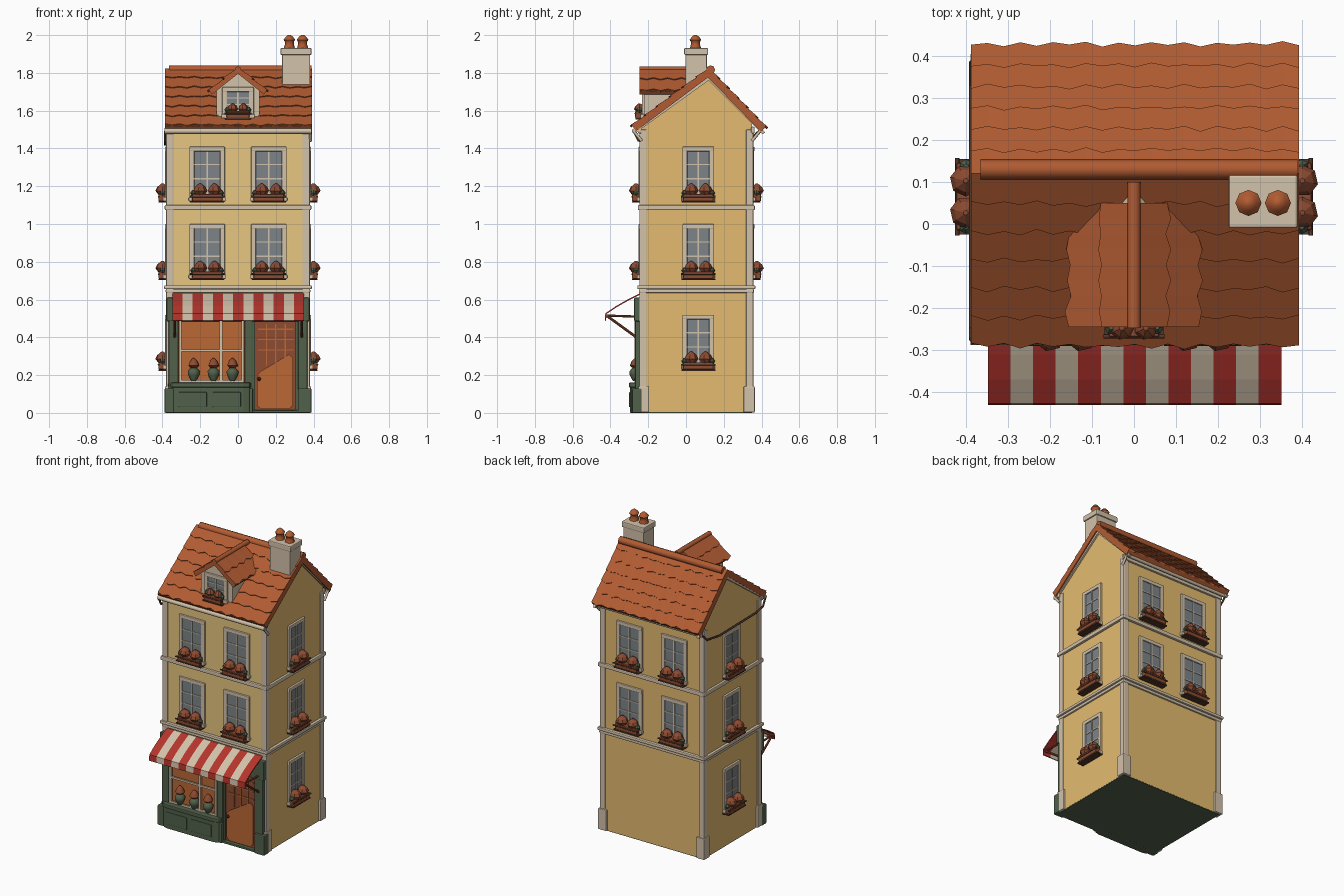
import bpy, bmesh, math, random
from mathutils import Vector, Matrix

if "Cube" in bpy.data.objects:
    bpy.data.objects.remove(bpy.data.objects["Cube"])

rng = random.Random(4)
I = Matrix.Identity(4)
rotz = lambda deg: Matrix.Rotation(math.radians(deg), 4, 'Z')

COL = {'ochre wall': (0.78, 0.50, 0.16), 'pale stone': (0.65, 0.54, 0.40),
       'roof terracotta': (0.44, 0.105, 0.032), 'window glass': (0.20, 0.23, 0.25),
       'shop green': (0.085, 0.12, 0.07), 'awning red': (0.46, 0.035, 0.025),
       'door orange': (0.50, 0.14, 0.035), 'flower rust': (0.27, 0.07, 0.03),
       'dark metal': (0.085, 0.04, 0.022), 'light ochre': (0.88, 0.62, 0.24)}
MAT = {}
for k, c in COL.items():
    MAT[k] = bpy.data.materials.new(k)
    MAT[k].diffuse_color = (*c, 1)
WALL, STONE, ROOF, GLASS, GREEN, RED, ORANGE, RUST, DARK, LIGHT = COL


def mesh(name, verts, faces, mat, M=I, bevel=0, closed=True):
    bm = bmesh.new()
    vs = [bm.verts.new(M @ Vector(v)) for v in verts]
    for f in faces:
        bm.faces.new([vs[i] for i in f])
    if closed:
        bmesh.ops.recalc_face_normals(bm, faces=bm.faces)
    me = bpy.data.meshes.new(name)
    bm.to_mesh(me)
    bm.free()
    ob = bpy.data.objects.new(name, me)
    bpy.context.collection.objects.link(ob)
    me.materials.append(MAT[mat])
    if bevel:
        b = ob.modifiers.new('bevel', 'BEVEL')
        b.width, b.segments = bevel, 2
    return ob


def prism(name, pts, axis, a, b, mat, M=I, bevel=0):
    """Extrude a 2D outline along an axis from a to b."""
    put = {'x': lambda p, t: (t, p[0], p[1]), 'y': lambda p, t: (p[0], t, p[1]),
           'z': lambda p, t: (p[0], p[1], t)}[axis]
    n = len(pts)
    v = [put(p, a) for p in pts] + [put(p, b) for p in pts]
    f = [list(range(n)), list(range(n, 2 * n))]
    f += [(i, (i + 1) % n, n + (i + 1) % n, n + i) for i in range(n)]
    return mesh(name, v, f, mat, M, bevel)


def box(name, x0, x1, y0, y1, z0, z1, mat, M=I, bevel=0):
    return prism(name, [(x0, y0), (x1, y0), (x1, y1), (x0, y1)], 'z', z0, z1, mat, M, bevel)


def lathe(name, prof, centre, mat, n=10, M=I):
    """Spin a (radius, height) profile round a vertical axis."""
    c = Vector(centre)
    v = [c + Vector((r * math.cos(6.2832 * i / n), r * math.sin(6.2832 * i / n), z))
         for r, z in prof for i in range(n)]
    f = [(k * n + i, k * n + (i + 1) % n, (k + 1) * n + (i + 1) % n, (k + 1) * n + i)
         for k in range(len(prof) - 1) for i in range(n)]
    f += [list(range(n)), list(range(len(v) - n, len(v)))]
    return mesh(name, v, f, mat, M)


def rod(name, p, q, r, mat, M=I, n=8):
    p, q = Vector(p), Vector(q)
    R = Matrix.Translation(p) @ (q - p).to_track_quat('Z', 'Y').to_matrix().to_4x4()
    return lathe(name, [(r, 0), (r, (q - p).length)], (0, 0, 0), mat, n, M @ R)


def slope(name, ry, rz, ey, ez, x0, x1, rows, cols, thick, M=I):
    """Roof slab from ridge to eave, with ragged overlapping tile courses."""
    a, e = Vector((0, ry, rz)), Vector((0, ey, ez))
    d = e - a
    n = Vector((0, -d.z, d.y)).normalized()
    n = -n if n.z < 0 else n
    quad = [a, e, e - n * thick, a - n * thick]
    prism(name + '_slab', [(p.y, p.z) for p in quad], 'x', x0, x1, ROOF, M)
    m = 2 * cols + 1
    for r in range(rows):
        v = []
        for i in range(m):
            x = Vector((x0 + (x1 - x0) * i / (m - 1), 0, 0))
            j = d.normalized() * ((0.006 if i % 2 else -0.005) + rng.uniform(-.004, .004))
            lo = a + d * ((r + 1) / rows) + j
            v += [x + a + d * max(0, r / rows - .03) + n * .001, x + lo + n * .008, x + lo - n * .004]
        f = [(3 * i + k, 3 * i + k + 1, 3 * i + k + 4, 3 * i + k + 3)
             for i in range(m - 1) for k in (0, 1)]
        f += [(0, 1, 2), (3 * m - 3, 3 * m - 2, 3 * m - 1)]
        mesh(name + '_tiles', v, f, ROOF, M)


def flower_box(M, zb, w):
    # planter, metal rail, leaves and two big blooms
    box('planter', -w, w, -.047, 0, zb - .03, zb + .008, RUST, M, .005)
    rod('planter_rail', (-w - .012, -.045, zb - .005), (w + .012, -.045, zb - .005), .005, DARK, M)
    box('planter_bracket', -w - .01, w + .01, -.045, 0, zb - .037, zb - .03, DARK, M)
    k = w / .08
    for s in (-1, 1):
        lathe('bloom', [(.02 * k, -.028 * k), (.038 * k, -.004), (.028 * k, .016 * k), (.006, .034 * k)],
              (s * .038 * k, -.025, zb + .03 * k), RUST, 7, M)
        lathe('leaves', [(.008, -.016), (.017, 0), (.006, .016)],
              (s * .072 * k, -.024, zb + .014), GREEN, 6, M)


def window(M, zb, w, h, planter=.08):
    box('glass', -w, w, -.005, .005, zb, zb + h, GLASS, M)
    for s in (-1, 1):
        x = s * (w + .011)
        box('window_jamb', x - .013, x + .013, -.011, .005, zb - .01, zb + h + .02, STONE, M, .004)
    box('window_head', -w - .024, w + .024, -.012, .005, zb + h, zb + h + .024, STONE, M, .004)
    box('window_sill', -w - .028, w + .028, -.02, .005, zb - .03, zb - .008, STONE, M, .004)
    box('glazing_post', -.004, .004, -.01, .005, zb, zb + h, STONE, M)
    for t in (.38, .7):
        box('glazing_bar', -w, w, -.009, .005, zb + h * t - .003, zb + h * t + .003, STONE, M)
    flower_box(M, zb, planter)


# main walls with gables, front wall lighter
body = prism('house_walls', [(-.24, .004), (.35, .004), (.35, 1.56), (.12, 1.785), (-.24, 1.525)],
             'x', -.373, .373, WALL)
body.data.materials.append(MAT[LIGHT])
for poly in body.data.polygons:
    poly.material_index = 1 if poly.normal.y < -.9 else 0
box('base_underside', -.372, .372, -.239, .349, 0, .005, GREEN)
for z0, z1, o in ((.635, .655, .01), (.655, .675, .018), (1.073, 1.1, .015)):
    box('storey_band', -.373 - o, .373 + o, -.24 - o, .35 + o, z0, z1, STONE, I, .006)
# cornices under the eaves
box('front_cornice', -.385, .385, -.255, -.235, 1.48, 1.515, STONE, I, .005)
box('back_cornice', -.385, .385, .345, .363, 1.48, 1.515, STONE, I, .005)
# corner strips and corner feet
for sx in (-1, 1):
    for y, sy in ((-.24, -1), (.35, 1)):
        for nm, w, o, z in (('corner_strip', .032, .007, 1.5), ('corner_foot', .045, .014, .14)):
            xs = sorted((sx * (.373 + o), sx * (.373 - w)))
            ys = sorted((y + sy * o, y - sy * w))
            box(nm, *xs, *ys, .002, z, STONE, I, .005)
    # barge boards under the roof edges
    xs = sorted((sx * .37, sx * .384))
    prism('barge_front', [(-.275, 1.5), (.12, 1.785), (.12, 1.76), (-.26, 1.487)], 'x', *xs, STONE)
    prism('barge_back', [(.42, 1.485), (.12, 1.785), (.12, 1.76), (.405, 1.475)], 'x', *xs, STONE)

# windows on every side
for zb in (.74, 1.15):
    for x in (-.163, .163):
        window(Matrix.Translation((x, -.24, 0)), zb, .07, .235)
        window(Matrix.Translation((x, .35, 0)) @ rotz(180), zb, .07, .235)
for zb in (.26, .74, 1.15):
    for s in (-1, 1):
        window(Matrix.Translation((s * .375, .065, 0)) @ rotz(90 * s), zb, .06, .235)

# main roof
slope('front_roof', .12, 1.822, -.285, 1.52, -.387, .392, 6, 10, .035)
slope('back_roof', .12, 1.822, .422, 1.512, -.387, .392, 6, 10, .035)
rod('ridge_roll', (-.365, .13, 1.816), (.388, .13, 1.816), .024, ROOF)
rod('front_gutter', (-.388, -.272, 1.492), (.388, -.272, 1.492), .015, STONE)
rod('back_gutter', (-.388, .392, 1.492), (.388, .392, 1.492), .012, STONE)
# drain pipes
pts = [(-.386, -.275, 1.49), (-.386, -.25, 1.44), (-.386, -.17, 1.425), (-.386, .2, 1.42),
       (-.386, .33, 1.44), (-.386, .385, 1.49)]
for p, q in zip(pts, pts[1:]):
    rod('left_pipe', p, q, .006, DARK)
for y0, y1 in ((-.275, -.235), (.39, .35)):
    rod('right_pipe', (.384, y0, 1.49), (.384, y1, 1.44), .008, STONE)

# dormer
prism('dormer_walls', [(-.115, 1.54), (.115, 1.54), (.115, 1.715), (0, 1.80), (-.115, 1.715)],
      'y', -.222, .08, STONE)
slope('dormer_roof_right', 0, 1.826, -.152, 1.705, -.245, .05, 2, 4, .024, rotz(90))
slope('dormer_roof_left', 0, 1.826, -.152, 1.705, -.05, .245, 2, 4, .024, rotz(-90))
rod('dormer_ridge', (0, -.247, 1.819), (0, .1, 1.819), .016, ROOF)
window(Matrix.Translation((0, -.222, 0)), 1.59, .06, .11, .06)

# chimney with a bottom cut to the roof slope, and pots
prism('chimney_stack', [(-.003, 1.715), (.11, 1.797), (.11, 1.9), (-.003, 1.9)], 'x', .234, .382, STONE, I, .004)
box('chimney_cap', .225, .389, -.01, .117, 1.895, 1.932, STONE, I, .006)
for x in (.272, .342):
    lathe('chimney_pot', [(.03, 0), (.024, .02), (.024, .035), (.031, .045), (.02, .06), (.008, .07)],
          (x, .05, 1.93), ROOF, 8)

# shop front: posts, fascia, bay base
for x0, x1 in ((-.368, -.315), (.035, .078), (.318, .368)):
    box('shop_post', x0, x1, -.27, -.235, .004, .6, GREEN, I, .006)
for x0, x1 in ((.035, .078), (.318, .388), (-.388, -.315)):
    box('shop_post_foot', x0 - .001, x1 + .001, -.285, -.235, 0, .13, GREEN, I, .006)
box('shop_fascia', -.378, .378, -.275, -.235, .485, .61, GREEN, I, .006)
bay = [(-.37, -.24), (-.34, -.288), (-.31, -.297), (.03, -.297), (.06, -.288), (.078, -.24)]
prism('bay_base', bay, 'z', 0, .135, GREEN, I, .004)
prism('bay_ledge', [(x * 1.01, y - (.006 if y < -.25 else 0)) for x, y in bay], 'z', .135, .16, GREEN, I, .005)
for i in range(2):
    x = -.315 + i * .18
    box('bay_panel', x, x + .15, -.302, -.29, .03, .11, GREEN, I, .004)
# display window with vases
box('display_back', -.32, .04, -.246, -.238, .16, .49, ORANGE)
for x in (-.305, -.09, .025):
    box('display_post', x - .007, x + .007, -.272, -.258, .16, .49, STONE)
for z in (.168, .33):
    box('display_bar', -.305, .025, -.271, -.259, z - .006, z + .006, STONE)
for x in (-.235, -.13, -.03):
    lathe('vase', [(.014, 0), (.03, .03), (.033, .05), (.014, .07)], (x, -.268, .17), GREEN, 9)
    lathe('vase_bouquet', [(.012, .065), (.03, .08), (.02, .105), (.005, .12)], (x, -.268, .17), RUST, 7)
# door with rounded lower panel and lattice above
box('door', .078, .32, -.252, -.236, .004, .49, RUST)
door = [(.12, .02), (.27, .02), (.29, .04), (.29, .29), (.27, .31), (.12, .22), (.1, .2), (.1, .04)]
prism('door_lower_panel', door, 'y', -.26, -.25, ORANGE)
for x0, x1 in ((.078, .09), (.303, .32)):
    box('door_frame', x0, x1, -.262, -.25, .004, .49, GREEN)
for i in range(3):
    box('door_lattice', .105, .295, -.258, -.25, .33 + i * .055, .336 + i * .055, ORANGE)
for x in (.15, .2, .25):
    box('door_lattice_post', x - .003, x + .003, -.258, -.25, .25, .47, ORANGE)
lathe('door_knob', [(.004, -.01), (.011, 0), (.004, .01)], (.112, -.264, .18), DARK, 8)
box('door_step', .07, .325, -.275, -.236, 0, .015, GREEN, I, .004)

# striped awning with hanging valance
N = 13
prof = [(-.245, .632), (-.31, .6), (-.37, .566), (-.427, .527), (-.43, .488)]
v = [(-.347 + .697 * i / N, y, z) for i in range(N + 1) for y, z in prof]
P = len(prof)
f = [(i * P + k, i * P + k + 1, (i + 1) * P + k + 1, (i + 1) * P + k)
     for i in range(N) for k in range(P - 1)]
aw = mesh('awning', v, f, RED, closed=False)
aw.data.materials.append(MAT[STONE])
for poly in aw.data.polygons:
    poly.material_index = (poly.index // (P - 1)) % 2
so = aw.modifiers.new('solid', 'SOLIDIFY')
so.thickness = .007
for x in (-.335, .338):
    rod('awning_arm', (x, -.42, .515), (x, -.262, .4), .007, RUST)
    rod('awning_stay', (x, -.42, .515), (x, -.262, .51), .006, RUST)
rod('awning_bar', (-.345, -.418, .515), (.348, -.418, .515), .006, RUST)

# round things shade smoothly
for ob in bpy.context.collection.objects:
    ob.select_set(any(k in ob.name for k in ('ridge', 'gutter', 'pipe', 'pot', 'vase', 'rail')))
    if ob.select_get():
        bpy.context.view_layer.objects.active = ob
bpy.ops.object.shade_smooth_by_angle(angle=math.radians(50))

for m in bpy.data.materials:
    if m.users and not m.is_grease_pencil:
        m.use_nodes = True
        m.node_tree.nodes["Principled BSDF"].inputs["Base Color"].default_value = m.diffuse_color
